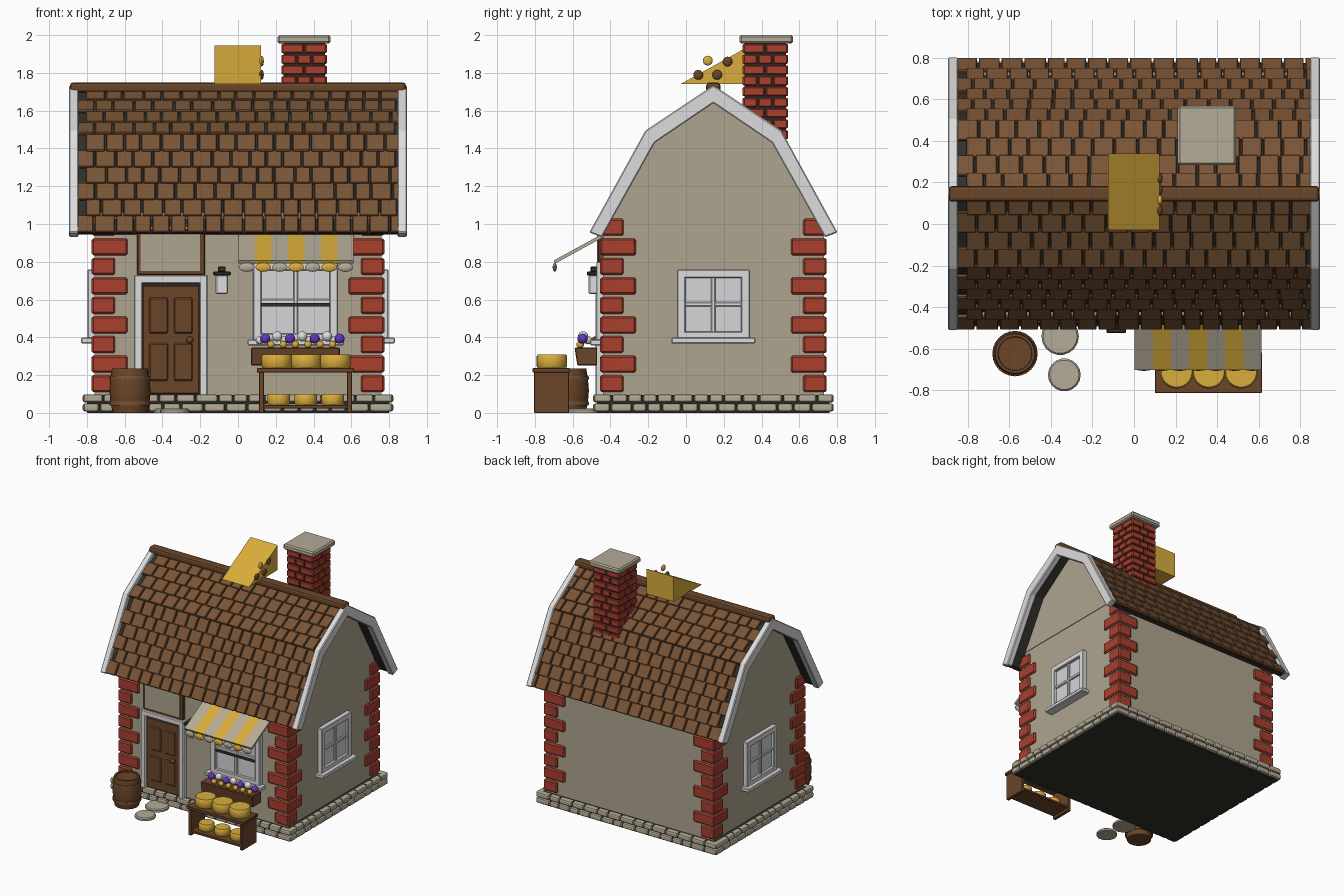
import bpy, bmesh, math, random
from mathutils import Matrix, Vector

if "Cube" in bpy.data.objects:
    bpy.data.objects.remove(bpy.data.objects["Cube"])

random.seed(4)
CY = 0.145  # y of the ridge, the house is symmetric about it


def mat(name, r, g, b):
    m = bpy.data.materials.new(name)
    m.diffuse_color = (r, g, b, 1)
    m.use_nodes = True
    m.node_tree.nodes["Principled BSDF"].inputs["Base Color"].default_value = m.diffuse_color
    return m


WALL = mat("plaster", .43, .375, .275)
STONE = mat("pale stone", .46, .41, .31)
ROOF = mat("shingle brown", .19, .088, .036)
WOOD = mat("wood brown", .145, .06, .022)
DARK = mat("dark mortar", .03, .028, .022)
RED = mat("brick red", .40, .05, .028)
WHITE = mat("white paint", .72, .72, .73)
GLASS = mat("window glass", .66, .67, .69)
YELLOW = mat("cheese yellow", .70, .42, .045)
PURPLE = mat("flower purple", .13, .035, .52)


def finish(name, bm, m, bevel=0, smooth=False, seg=1):
    bmesh.ops.recalc_face_normals(bm, faces=bm.faces)
    me = bpy.data.meshes.new(name)
    bm.to_mesh(me)
    bm.free()
    me.materials.append(m)
    o = bpy.data.objects.new(name, me)
    bpy.context.collection.objects.link(o)
    if bevel:
        b = o.modifiers.new("bevel", 'BEVEL')
        b.width, b.segments = bevel, seg
    if smooth:
        bpy.ops.object.select_all(action='DESELECT')
        o.select_set(True)
        bpy.context.view_layer.objects.active = o
        bpy.ops.object.shade_smooth_by_angle(angle=math.radians(40))
    return o


def boxes(name, items, m, bevel=0, M=Matrix(), seg=1):
    """items: (x0, x1, y0, y1, z0, z1) extents, or ready-made matrices"""
    bm = bmesh.new()
    for t in items:
        if not isinstance(t, Matrix):
            x0, x1, y0, y1, z0, z1 = t
            t = Matrix.Translation(((x0+x1)/2, (y0+y1)/2, (z0+z1)/2)) @ Matrix.Diagonal((x1-x0, y1-y0, z1-z0, 1))
        bmesh.ops.create_cube(bm, size=1, matrix=M @ t)
    return finish(name, bm, m, bevel, seg=seg)


def prism(name, pts, x0, x1, m, bevel=0):
    """y-z outline extruded along x"""
    bm = bmesh.new()
    f = bm.faces.new([bm.verts.new((x0, y, z)) for y, z in pts])
    r = bmesh.ops.extrude_face_region(bm, geom=[f])
    bmesh.ops.translate(bm, vec=(x1-x0, 0, 0), verts=[v for v in r["geom"] if isinstance(v, bmesh.types.BMVert)])
    return finish(name, bm, m, bevel)


def balls(name, items, m):
    """items: centre, radii"""
    bm = bmesh.new()
    for c, r in items:
        bmesh.ops.create_uvsphere(bm, u_segments=14, v_segments=8, radius=1,
                                  matrix=Matrix.Translation(c) @ Matrix.Diagonal((*r, 1)))
    return finish(name, bm, m, smooth=True)


def lathe(name, profile, centres, m, n=24):
    """(radius, z) profile turned about z at every centre"""
    bm = bmesh.new()
    for cx, cy in centres:
        rings = [[bm.verts.new((cx+r*math.cos(k*math.tau/n), cy+r*math.sin(k*math.tau/n), z)) for k in range(n)]
                 for r, z in profile]
        for a, b in zip(rings, rings[1:]):
            for k in range(n):
                bm.faces.new((a[k], a[(k+1) % n], b[(k+1) % n], b[k]))
        bm.faces.new(rings[0])
        bm.faces.new(rings[-1])
    return finish(name, bm, m, smooth=True)


def both(half):
    """mirror a front half-outline about the ridge"""
    return half + [(2*CY-y, z) for y, z in reversed(half) if abs(y-CY) > 1e-6]


def slope(x, y, z, u, size, sx=1):
    """box matrix whose local y runs along direction u in the y-z plane"""
    X, U = Vector((sx, 0, 0)), Vector((0, *u)).normalized()
    R = Matrix((X, U, X.cross(U))).transposed().to_4x4()
    return Matrix.Translation((x, y, z)) @ R @ Matrix.Diagonal((*size, 1))


# walls and gable
boxes("walls", [(-.76, .76, -.44, .73, .03, 1.06)], WALL)
prism("gable_wall", both([(-.41, 1.06), (-.17, 1.45), (CY, 1.67)]), -.765, .765, WALL)

# foundation with two courses of rounded stones
boxes("foundation", [(-.80, .80, -.47, .76, 0, .095)], DARK)
stones = []
for row in range(2):
    z0 = .008 + row*.048
    for along_x, lo, hi, faces in ((True, -.82, .82, (-.47, .76)), (False, -.49, .78, (-.80, .80))):
        for f in faces:
            p = lo
            while p < hi - .03:
                q = min(p + random.uniform(.075, .125), hi)
                if hi - q < .05:
                    q = hi
                a, b = p+.004, q-.004
                w = f-.022, f+.022
                stones.append((a, b, *w, z0, z0+.042) if along_x else (*w, a, b, z0, z0+.042))
                p = q
boxes("foundation_stones", stones, STONE, .011, seg=2)

# corner bricks, alternating short and long
quoins = []
for k in range(9):
    z0, w = .11 + k*.1035, (.19 if k % 2 else .125)
    for x in ((-.775, -.775+w), (.775-w, .775)):
        for y in ((-.455, -.455+w), (.745-w, .745)):
            quoins.append((*x, *y, z0, z0+.09))
boxes("corner_bricks", quoins, RED, .009)

# gambrel roof: dark base, shingles, white edge boards, ridge
base = [(-.485, .95), (-.195, 1.465), (CY, 1.70)]
prism("roof_base", both(base) + both([(-.45, .945), (-.17, 1.44), (CY, 1.665)])[::-1], -.85, .85, DARK)
shingles = []
for s in (1, -1):
    for (y0, z0), (y1, z1), n in ((*base[:2], 6), (*base[1:], 4)):
        d = Vector((y1-y0, z1-z0))
        pitch = d.length/n
        u = d.normalized()
        tilt = Vector((u.x*math.cos(.09)+u.y*math.sin(.09), u.y*math.cos(.09)-u.x*math.sin(.09)))
        for r in range(n):
            x = -.86 + (r % 2)*.05
            while x < .83:
                w = min(random.uniform(.085, .115), .86-x)
                c = u*((r+.5)*pitch)
                y, z = y0+c.x-u.y*.012, z0+c.y+u.x*.012
                y = y if s == 1 else 2*CY-y
                shingles.append(slope(x+w/2, y, z, (s*tilt.x, tilt.y),
                                      (w-.009, pitch*1.08, .02), s))
                x += w
boxes("shingles", shingles, ROOF, .004)
edge = both([(-.512, .955), (-.215, 1.495), (CY, 1.735)]) + both([(-.445, .93), (-.165, 1.43), (CY, 1.64)])[::-1]
for side, x in (("left", -.895), ("right", .845)):
    prism("edge_board_" + side, edge, x, x+.05, WHITE, .006)
boxes("ridge_beam", [(-.89, .89, CY-.038, CY+.038, 1.695, 1.75)], WOOD, .018, seg=2)

# chimney
boxes("chimney_core", [(.24, .46, .31, .53, 1.33, 1.965)], DARK)
bricks = []
for k in range(11):
    z = (1.335 + k*.057, 1.383 + k*.057)
    cuts = (0, .08, .16, .24) if k % 2 else (0, .12, .24)
    for a, b in zip(cuts, cuts[1:]):
        a, b = a+.004, b-.004
        for t in (0, .215):
            bricks.append((.23+a, .23+b, .30+t, .325+t, *z))
            bricks.append((.23+t, .255+t, .30+a, .30+b, *z))
boxes("chimney_bricks", bricks, RED, .005)
boxes("chimney_cap", [(.21, .49, .283, .567, 1.955, 2.0)], STONE, .01)

# rooftop cheese wedge with holes on its right side
prism("cheese_wedge", [(-.03, 1.74), (.34, 1.74), (.34, 1.945)], -.125, .122, YELLOW)
balls("wedge_holes", [((.125, y, z), (.012, .026, .026)) for y, z in ((.065, 1.79), (.165, 1.79), (.22, 1.86))], WOOD)
balls("wedge_spot", [((.125, .115, 1.865), (.012, .026, .026))], YELLOW)


# windows: local frame faces -y
def window(name, w, z0, z1, M):
    h, zm = w/2, (z0+z1)/2
    boxes(name + "_glass", [(-h+.02, h-.02, -.012, .02, z0+.02, z1-.02)], GLASS, 0, M)
    boxes(name + "_frame", [(-h, -h+.045, -.035, .01, z0, z1), (h-.045, h, -.035, .01, z0, z1),
                            (-h, h, -.035, .01, z1-.045, z1), (-h, h, -.035, .01, z0, z0+.04),
                            (-.012, .012, -.026, .01, z0, z1), (-h+.03, h-.03, -.024, .01, zm-.012, zm+.012),
                            (-h-.03, h+.03, -.068, .01, z0-.022, z0+.008)], WHITE, .005, M)


window("front_window", .45, .38, .80, Matrix.Translation((.305, -.44, 0)))
boxes("front_window_bar", [(.12, .49, -.472, -.45, .563, .583)], DARK)
for s, side in ((1, "right"), (-1, "left")):
    window(side + "_window", .385, .39, .76,
           Matrix.Translation((s*.762, CY, 0)) @ Matrix.Rotation(s*math.pi/2, 4, 'Z'))

# door
boxes("door_frame", [(-.55, -.505, -.48, -.43, .09, .73), (-.205, -.16, -.48, -.43, .09, .73),
                     (-.55, -.16, -.48, -.43, .685, .73)], WHITE, .006)
boxes("door_gap", [(-.51, -.20, -.45, -.43, .09, .69)], DARK)
boxes("door", [(-.505, -.205, -.463, -.43, .10, .672)], WOOD, .004)
boxes("door_panels", [(x, x+.10, -.471, -.45, *z) for x in (-.47, -.34) for z in ((.17, .37), (.42, .61))], WOOD, .007)
balls("door_knob", [((-.255, -.482, .385), (.019, .019, .019))], WOOD)

# blank sign board above the door
boxes("sign_board", [(-.535, -.175, -.465, -.43, .73, 1.0)], WOOD, .005)
boxes("sign_face", [(-.515, -.20, -.472, -.463, .752, .985)], WALL)

# lantern
boxes("lantern_glass", [(-.118, -.052, -.515, -.455, .63, .73)], WHITE, .006)
boxes("lantern_bracket", [(-.132, -.038, -.525, -.44, .728, .748), (-.105, -.065, -.505, -.44, .745, .776)], DARK, .005)

# striped awning with scalloped edge
stripes, scallops = ([], []), ([], [])
for k in range(7):
    x = .047 + k*.087
    stripes[k % 2].append(slope(x, -.5625, .872, (.265, .145), (.087, .305, .018)))
    scallops[k % 2].append(((x, -.695, .771), (.042, .011, .024)))
for k, (n, m) in enumerate((("cream", STONE), ("yellow", YELLOW))):
    boxes("awning_stripes_" + n, stripes[k], m)
    balls("awning_scallops_" + n, scallops[k], m)

# flower box
prism("flower_box", [(-.575, .25), (-.47, .25), (-.47, .345), (-.59, .345)], .07, .54, WOOD, .005)
balls("purple_flowers", [((.145+.131*k, -.548, .393), (.027,)*3) for k in range(4)], PURPLE)
balls("white_flowers", [((.208+.132*k, -.545, .405), (.027,)*3) for k in range(3)]
      + [((.115+.13*k, -.52, .385), (.022,)*3) for k in range(4)], WHITE)
balls("yellow_flowers", [((.175+.065*k, -.56, .362), (.02,)*3) for k in range(6)], YELLOW)

# market stand with cheese wheels
boxes("stand", [(.10, .615, -.812, -.615, .213, .237), (.112, .138, -.805, -.62, 0, .22),
                (.578, .604, -.805, -.62, 0, .22), (.13, .585, -.80, -.625, .022, .042)], WOOD, .003)
lathe("top_cheese_wheels", [(.074, .237), (.081, .247), (.081, .30), (.074, .31)],
      [(.205+.155*k, -.71) for k in range(3)], YELLOW)
lathe("shelf_cheese_wheels", [(.054, .042), (.06, .05), (.06, .092), (.054, .10)],
      [(.215+.143*k, -.715) for k in range(3)], YELLOW)

# barrel
lathe("barrel", [(.092, 0), (.104, .06), (.109, .118), (.104, .18), (.095, .235), (.082, .235), (.08, .225)],
      [(-.572, -.623)], WOOD)
for k, (z, r) in enumerate(((.05, .107), (.185, .107))):
    lathe("barrel_hoop_%d" % (k+1), [(r, z-.011), (r+.002, z), (r, z+.011)], [(-.572, -.623)], ROOF)

# stepping stones
for k, (x, y, r) in enumerate(((-.355, -.54, .09), (-.335, -.725, .079))):
    lathe("stepping_stone_%d" % (k+1), [(r, 0), (r, .014), (r-.008, .022)], [(x, y)], STONE, 18)
